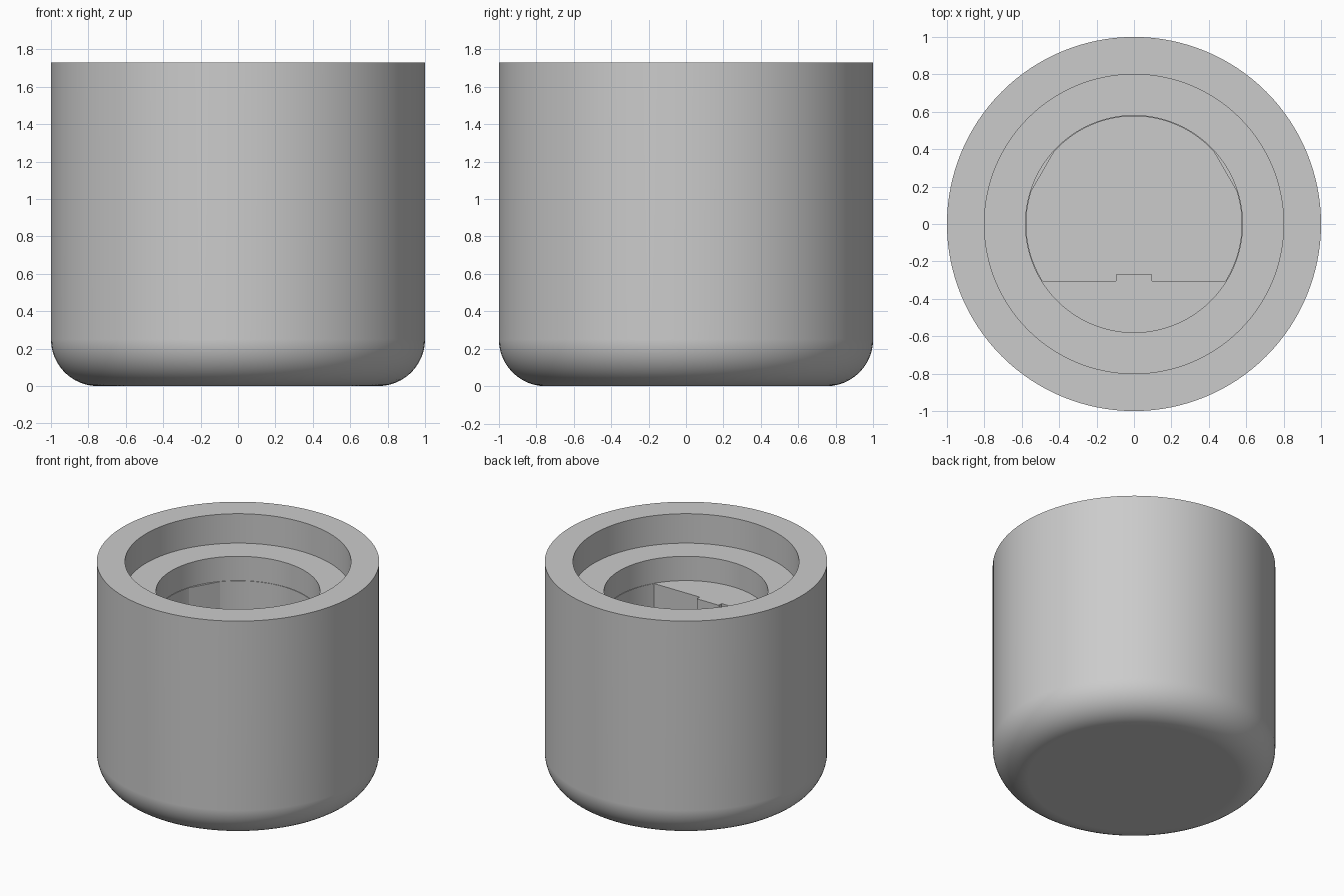
import bpy, bmesh, math
from mathutils import Matrix, Vector

cube = bpy.data.objects.get("Cube")
if cube:
    bpy.data.objects.remove(cube, do_unlink=True)

HEIGHT = 1.73       # overall height
FILLET = 0.25       # rounded lower edge
LEDGE_Z = 1.50      # bottom of the wide recess
SOCKET_Z = 1.31     # top of the keyed part of the bore
FLOOR_Z = 0.30      # bottom of the bore
BORE = 0.58

grey = bpy.data.materials.new("plain_grey")
grey.use_nodes = True
grey.diffuse_color = (0.6, 0.6, 0.6, 1)
grey.node_tree.nodes["Principled BSDF"].inputs["Base Color"].default_value = (0.6, 0.6, 0.6, 1)


def make_object(name, bm):
    bmesh.ops.recalc_face_normals(bm, faces=bm.faces)
    mesh = bpy.data.meshes.new(name)
    bm.to_mesh(mesh)
    bm.free()
    mesh.materials.append(grey)
    obj = bpy.data.objects.new(name, mesh)
    bpy.context.collection.objects.link(obj)
    return obj


def lathe(name, profile, steps=128):
    """Turn an (r, z) profile around the z axis."""
    bm = bmesh.new()
    verts = [bm.verts.new((r, 0, z)) for r, z in profile]
    edges = [bm.edges.new(pair) for pair in zip(verts, verts[1:])]
    bmesh.ops.spin(bm, geom=verts + edges, cent=(0, 0, 0), axis=(0, 0, 1),
                   angle=math.tau, steps=steps)
    bmesh.ops.remove_doubles(bm, verts=bm.verts, dist=0.0001)
    return make_object(name, bm)


def bore_flat(name, direction, distance, ridge=()):
    """Fill the bore beyond a chord; direction is the angle it lies towards."""
    outer = BORE + 0.04
    half = math.acos(distance / outer)
    outline = [(outer * math.cos(a), outer * math.sin(a))
               for a in (half * (i / 12 - 1) for i in range(25))]
    outline += ridge
    bm = bmesh.new()
    face = bm.faces.new([bm.verts.new((x, y, FLOOR_Z - 0.02)) for x, y in outline])
    top = bmesh.ops.extrude_face_region(bm, geom=[face])["geom"]
    bmesh.ops.translate(bm, vec=Vector((0, 0, SOCKET_Z - FLOOR_Z + 0.02)),
                        verts=[v for v in top if isinstance(v, bmesh.types.BMVert)])
    bmesh.ops.rotate(bm, verts=bm.verts, cent=(0, 0, 0),
                     matrix=Matrix.Rotation(direction, 3, "Z"))
    return make_object(name, bm)


# Knob body: rounded base, straight wall, stepped recess and bore
fillet = [(1 - FILLET + FILLET * math.sin(a), FILLET - FILLET * math.cos(a))
          for a in (math.pi / 2 * i / 12 for i in range(13))]
profile = [(0, 0)] + fillet + [
    (1, HEIGHT), (0.8, HEIGHT), (0.8, LEDGE_Z), (BORE, LEDGE_Z),
    (BORE, SOCKET_Z), (BORE - 0.004, SOCKET_Z), (BORE - 0.004, FLOOR_Z), (0, FLOOR_Z)]
body = lathe("knob_body", profile)
bpy.context.view_layer.objects.active = body
body.select_set(True)
bpy.ops.object.shade_smooth_by_angle(angle=math.radians(30))
normals = body.modifiers.new("even_normals", "WEIGHTED_NORMAL")
normals.keep_sharp = True

# Main shaft flat on the front side, with a narrow raised ridge
bore_flat("shaft_flat", -math.pi / 2, 0.305,
          [(0.305, 0.095), (0.27, 0.095), (0.27, -0.095), (0.305, -0.095)])

# Two small grip flats towards the back
for side, degrees in (("left", 30), ("right", 150)):
    bore_flat(side + "_grip_flat", math.radians(degrees), 0.563)
